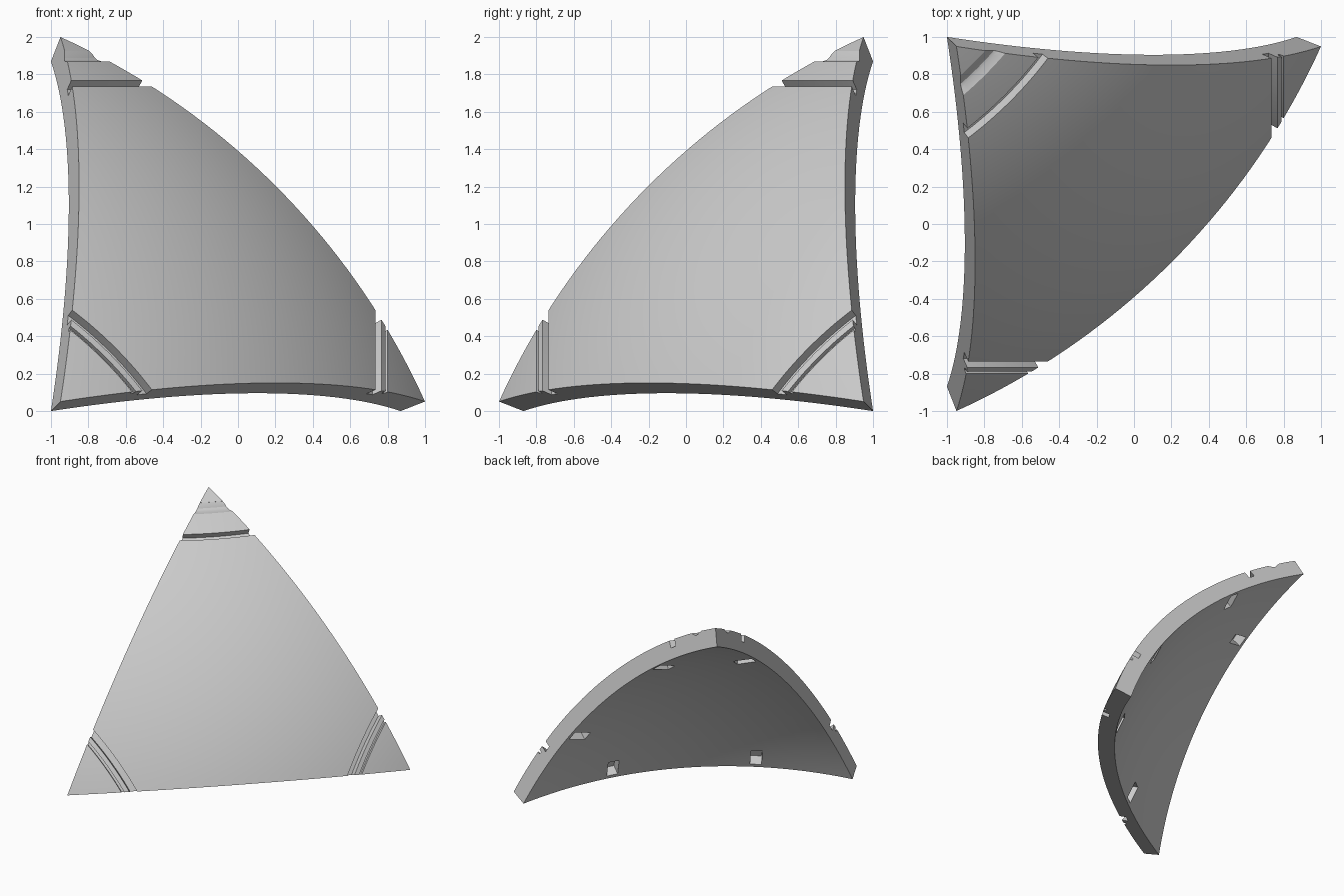
import bpy, bmesh, math
from mathutils import Vector

cube = bpy.data.objects.get("Cube")
if cube:
    bpy.data.objects.remove(cube, do_unlink=True)

CENTRE = Vector((-2.2, 2.2, -1.2))      # centre of the sphere
R_OUT, R_IN = 3.656, 3.507
N = 40                                  # grid steps along each edge
TOP = Vector((1.251, -1.251, 3.2))
LEFT = Vector((3.2, -1.251, 1.251))
FRONT = Vector((1.251, -3.2, 1.251))


def make_object(name, bm):
    bmesh.ops.recalc_face_normals(bm, faces=bm.faces)
    mesh = bpy.data.meshes.new(name)
    bm.to_mesh(mesh)
    bm.free()
    obj = bpy.data.objects.new(name, mesh)
    bpy.context.collection.objects.link(obj)
    obj.location = CENTRE
    return obj


# Curved triangular shell: outer and inner skins joined by rim walls
def make_shell():
    bm = bmesh.new()
    skins = []
    for radius in (R_OUT, R_IN):
        grid = {}
        for i in range(N + 1):
            for j in range(N + 1 - i):
                d = TOP * i + LEFT * j + FRONT * (N - i - j)
                grid[i, j] = bm.verts.new(d.normalized() * radius)
        for i in range(N):
            for j in range(N - i):
                bm.faces.new((grid[i, j], grid[i + 1, j], grid[i, j + 1]))
                if i + j < N - 1:
                    bm.faces.new((grid[i + 1, j], grid[i + 1, j + 1], grid[i, j + 1]))
        skins.append(grid)
    outer, inner = skins
    for edge in (lambda k: (k, 0), lambda k: (0, k), lambda k: (k, N - k)):
        for k in range(N):
            a, b = edge(k), edge(k + 1)
            bm.faces.new((outer[a], outer[b], inner[b], inner[a]))
    return make_object("shell_panel", bm)


# Groove cutter: a (radius, height) profile swept about a corner's axis
def add_groove(bm, axis, mid, profile, steps=16, spread=math.radians(12)):
    side = axis.cross(mid)
    rings = []
    for s in range(steps + 1):
        a = spread * (2 * s / steps - 1)
        out = mid * math.cos(a) + side * math.sin(a)
        rings.append([bm.verts.new(out * r + axis * h) for r, h in profile])
    n = len(profile)
    for p, q in zip(rings, rings[1:]):
        for k in range(n):
            m = (k + 1) % n
            bm.faces.new((p[k], p[m], q[m], q[k]))
    bm.faces.new(rings[0])
    bm.faces.new(rings[-1])


# Slot with walls that point at the sphere centre
def slot(h0, h1, depth):
    lips = [Vector((math.sqrt(R_OUT ** 2 - h * h), h)).normalized() for h in (h0, h1)]
    low, high = R_OUT - depth, R_OUT + 0.04
    return [lips[0] * low, lips[0] * high, lips[1] * high, lips[1] * low]


# Pocket cutter: a box sunk into the inner skin
def add_pocket(bm, p, q, opposite, sign):
    along = (p - q).normalized()
    inward = p.cross(q).normalized()
    if inward.dot(opposite) < 0:
        inward = -inward
    flat = along * 0.576 * sign + inward * 0.11
    pos = flat + (p + q).normalized() * math.sqrt(R_IN ** 2 - flat.length_squared)
    radial = pos.normalized()
    inward = (inward - radial * inward.dot(radial)).normalized()
    along = radial.cross(inward)
    for v in bmesh.ops.create_cube(bm, size=1)["verts"]:
        c = v.co.copy()
        v.co = pos + along * c.x * 0.09 + inward * c.y * 0.16 + radial * c.z * 0.18


shell = make_shell()
bm = bmesh.new()
corners = (((0, 0, 1), (1, -1, 0)), ((1, 0, 0), (0, -1, 1)), ((0, -1, 0), (1, 0, 1)))
for i, (axis, mid) in enumerate(corners):
    axis, mid = Vector(axis), Vector(mid).normalized()
    add_groove(bm, axis, mid, slot(2.935, 2.967, 0.06))
    if i == 0:
        # Scooped channel on the top corner only
        add_groove(bm, axis, mid, [(2.02, 3.12), (2.02, 3.07), (1.945, 3.07), (1.93, 3.075),
                                   (1.918, 3.087), (1.91, 3.105), (1.895, 3.125), (1.93, 3.16)])
    else:
        # Fine score line on the lower corners
        add_groove(bm, axis, mid, slot(2.988, 3.0, 0.025))
for p, q, r in ((TOP, LEFT, FRONT), (LEFT, FRONT, TOP), (FRONT, TOP, LEFT)):
    for sign in (-1, 1):
        add_pocket(bm, p, q, r, sign)
cutter = make_object("groove_cutter", bm)
cutter.hide_render = True

# Cut the grooves and pockets, then drop the cutter
mod = shell.modifiers.new("cuts", "BOOLEAN")
mod.operation = "DIFFERENCE"
mod.solver = "EXACT"
mod.object = cutter
bpy.ops.object.select_all(action="DESELECT")
shell.select_set(True)
bpy.context.view_layer.objects.active = shell
bpy.ops.object.modifier_apply(modifier=mod.name)
bpy.data.objects.remove(cutter, do_unlink=True)
bpy.ops.object.shade_smooth_by_angle(angle=math.radians(20))

# Plain grey finish
grey = bpy.data.materials.new("light_grey")
grey.use_nodes = True
colour = (0.6, 0.6, 0.6, 1)
grey.diffuse_color = colour
grey.node_tree.nodes["Principled BSDF"].inputs["Base Color"].default_value = colour
shell.data.materials.clear()
shell.data.materials.append(grey)
